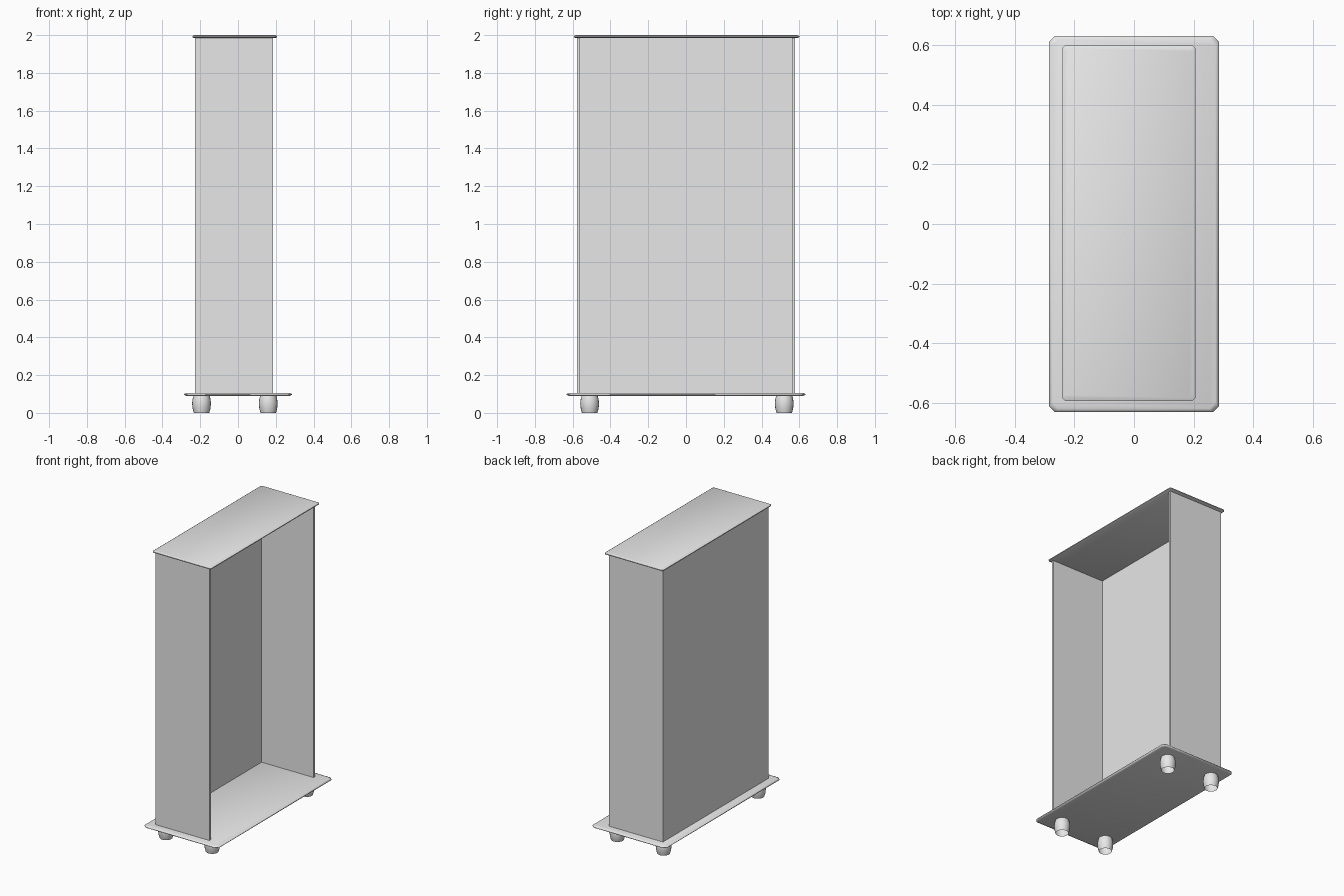
import bpy, bmesh
from math import sin, cos, pi

if "Cube" in bpy.data.objects:
    bpy.data.objects.remove(bpy.data.objects["Cube"])

grey = bpy.data.materials.new("plain grey")
grey.use_nodes = True
colour = (0.8, 0.8, 0.8, 1)
grey.diffuse_color = colour
grey.node_tree.nodes["Principled BSDF"].inputs["Base Color"].default_value = colour


def finish(name, bm, smooth=None):
    mesh = bpy.data.meshes.new(name)
    bmesh.ops.recalc_face_normals(bm, faces=bm.faces)
    bm.to_mesh(mesh)
    bm.free()
    mesh.materials.append(grey)
    obj = bpy.data.objects.new(name, mesh)
    bpy.context.collection.objects.link(obj)
    if smooth is not None:
        bpy.ops.object.select_all(action="DESELECT")
        bpy.context.view_layer.objects.active = obj
        obj.select_set(True)
        bpy.ops.object.shade_smooth_by_angle(angle=smooth)
    return obj


def panel(name, x, y, z):
    """Plain board spanning the given (low, high) ranges."""
    bm = bmesh.new()
    bmesh.ops.create_cube(bm, size=1)
    for v in bm.verts:
        v.co = [r[0] if c < 0 else r[1] for c, r in zip(v.co, (x, y, z))]
    return finish(name, bm)


def slab(name, x, y, z, corner, edge, smooth):
    """Board with clipped corners and an edge that bulges at mid height."""
    def ring(inset, height):
        x0, x1, y0, y1 = x[0] + inset, x[1] - inset, y[0] + inset, y[1] - inset
        c = corner
        pts = [(x0 + c, y0), (x1 - c, y0), (x1, y0 + c), (x1, y1 - c),
               (x1 - c, y1), (x0 + c, y1), (x0, y1 - c), (x0, y0 + c)]
        return [bm.verts.new((px, py, height)) for px, py in pts]

    bm = bmesh.new()
    third = (z[1] - z[0]) / 3
    rings = [ring(edge, z[0]), ring(0, z[0] + third),
             ring(0, z[1] - third), ring(edge, z[1])]
    for low, high in zip(rings, rings[1:]):
        for i in range(8):
            j = (i + 1) % 8
            bm.faces.new((low[i], low[j], high[j], high[i]))
    bm.faces.new(rings[0][::-1])
    bm.faces.new(rings[-1])
    return finish(name, bm, smooth)


def foot(name, x, y):
    """Barrel-shaped foot, open underneath."""
    profile = [(0.041, 0), (0.047, 0.022), (0.05, 0.05), (0.047, 0.075), (0.041, 0.094)]
    sides = 20
    bm = bmesh.new()
    rings = [[bm.verts.new((x + r * cos(2 * pi * i / sides),
                            y + r * sin(2 * pi * i / sides), z))
              for i in range(sides)] for r, z in profile]
    for low, high in zip(rings, rings[1:]):
        for i in range(sides):
            j = (i + 1) % sides
            bm.faces.new((low[i], low[j], high[j], high[i]))
    return finish(name, bm, pi / 4)


# Base and top boards
slab("base_board", (-0.285, 0.285), (-0.632, 0.632), (0.09, 0.106), 0.02, 0.012, pi / 2)
slab("top_board", (-0.242, 0.207), (-0.594, 0.6), (1.984, 2.0), 0.01, 0.01, pi / 6)

# Cabinet body, open towards +x
height = (0.104, 1.987)
panel("front_side_panel", (-0.227, 0.186), (-0.578, -0.561), height)
panel("rear_side_panel", (-0.227, 0.186), (0.561, 0.577), height)
panel("back_panel", (-0.227, -0.212), (-0.561, 0.561), height)

# Four feet
for end, y in (("front", -0.51), ("rear", 0.52)):
    for side, x in (("right", -0.193), ("left", 0.16)):
        foot(f"{end}_{side}_foot", x, y)
